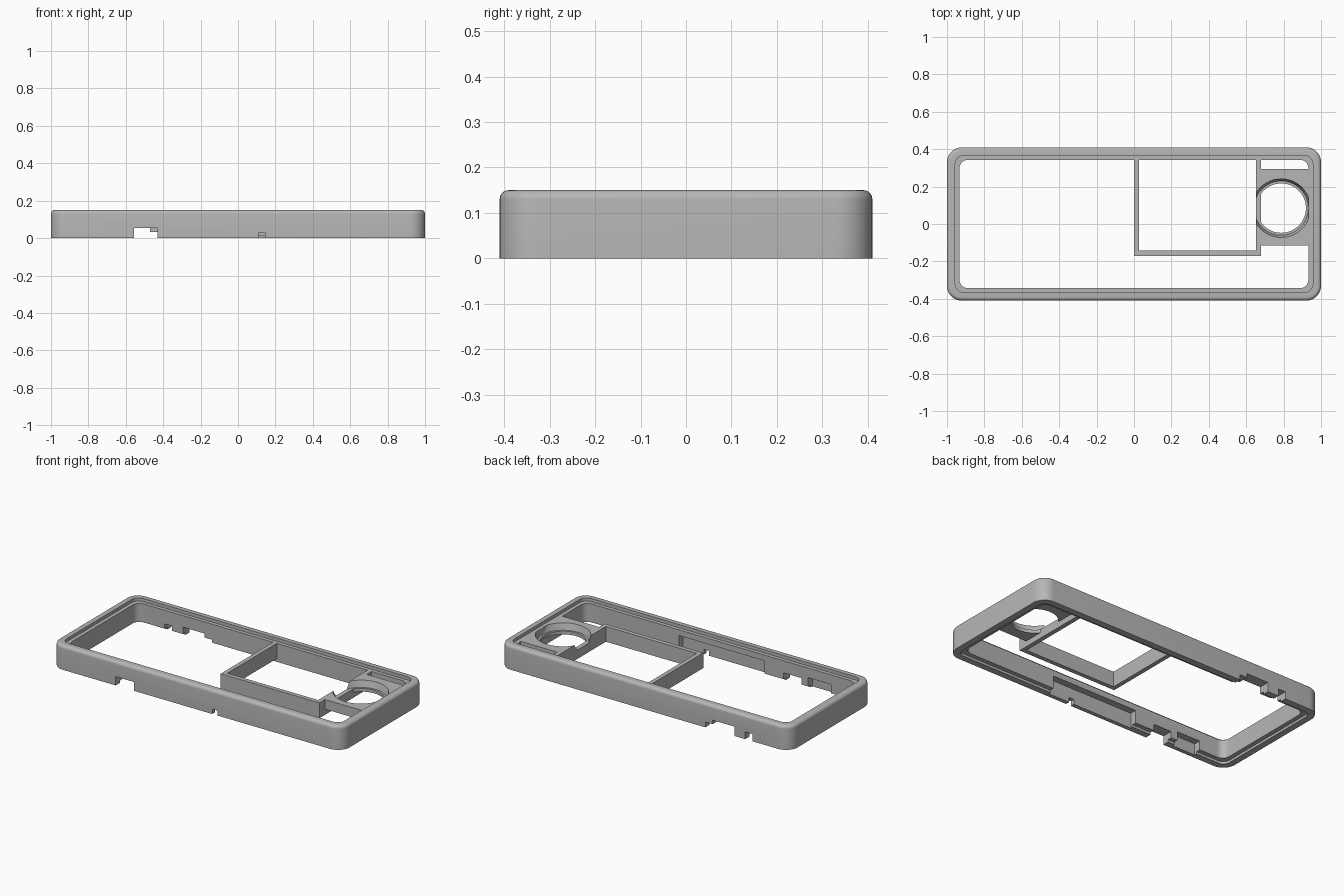
import bpy
import bmesh
from math import sin, cos, pi, radians

cube = bpy.data.objects.get("Cube")
if cube:
    bpy.data.objects.remove(cube, do_unlink=True)

grey = bpy.data.materials.new("mid grey plastic")
grey.use_nodes = True
GREY = (0.47, 0.47, 0.47, 1)
grey.diffuse_color = GREY
grey.node_tree.nodes["Principled BSDF"].inputs["Base Color"].default_value = GREY

HALF_X, HALF_Y, TOP, LEDGE = 1.0, 0.41, 0.15, 0.13


def make(name, bm):
    bmesh.ops.recalc_face_normals(bm, faces=bm.faces[:])
    mesh = bpy.data.meshes.new(name)
    bm.to_mesh(mesh)
    bm.free()
    mesh.materials.append(grey)
    ob = bpy.data.objects.new(name, mesh)
    bpy.context.collection.objects.link(ob)
    return ob


def box(name, x0, x1, y0, y1, z0, z1):
    bm = bmesh.new()
    bmesh.ops.create_cube(bm, size=1)
    for v in bm.verts:
        v.co = (x1 if v.co.x > 0 else x0,
                y1 if v.co.y > 0 else y0,
                z1 if v.co.z > 0 else z0)
    return make(name, bm)


def cone(name, x, y, z0, z1, r0, r1):
    bm = bmesh.new()
    bmesh.ops.create_cone(bm, cap_ends=True, segments=64,
                          radius1=r0, radius2=r1, depth=z1 - z0)
    bmesh.ops.translate(bm, verts=bm.verts[:], vec=(x, y, (z0 + z1) / 2))
    return make(name, bm)


def cut(target, cutters):
    bpy.context.view_layer.objects.active = target
    for c in cutters:
        c.hide_render = True
        mod = target.modifiers.new("cut", "BOOLEAN")
        mod.operation, mod.solver, mod.object = "DIFFERENCE", "EXACT", c
        bpy.ops.object.modifier_apply(modifier=mod.name)


def rounded_ring(inset, z, steps=10):
    hx, hy = HALF_X - inset, HALF_Y - inset
    r = max(0.08 - inset, 0.045)
    pts = []
    for q, (sx, sy) in enumerate([(1, 1), (-1, 1), (-1, -1), (1, -1)]):
        for i in range(steps + 1):
            a = (q + i / steps) * pi / 2
            pts.append((sx * (hx - r) + r * cos(a), sy * (hy - r) + r * sin(a), z))
    return pts


# Outer frame: a wall section swept round a rounded rectangle
R = 0.02
profile = [(0, 0)]
profile += [(R - R * cos(a * pi / 12), TOP - R + R * sin(a * pi / 12)) for a in range(7)]
profile += [(0.044, TOP), (0.044, LEDGE), (0.067, LEDGE),
            (0.067, 0.015), (0.04, 0.015), (0.04, 0)]
bm = bmesh.new()
rings = [[bm.verts.new(p) for p in rounded_ring(*s)] for s in profile]
for k, ring in enumerate(rings):
    nxt = rings[(k + 1) % len(rings)]
    for i in range(len(ring)):
        j = (i + 1) % len(ring)
        bm.faces.new((ring[i], ring[j], nxt[j], nxt[i]))
frame = make("outer_frame", bm)

# Frame openings: x from, x to, y from, y to, height
openings = [
    (-0.555, -0.43, -0.5, -0.3, 0.055),    # front port
    (0.11, 0.145, -0.5, -0.3, 0.03),       # front small slot
    (-0.30, 0.29, -0.385, -0.3, 0.094),    # front inner pocket
    (-0.76, -0.60, -0.385, -0.3, 0.07),    # front corner pocket
    (-0.62, -0.47, 0.3, 0.5, 0.058),       # rear port
    (-0.48, -0.42, 0.3, 0.5, 0.033),       # rear port step
    (-0.745, -0.695, 0.3, 0.5, 0.045),     # rear slot
]
cutters = [box("opening_cutter", *o[:4], -0.1, o[4]) for o in openings]
cut(frame, cutters)

# Inner bay walls
BAY_Z = 0.035
left_wall = box("bay_side_wall", 0, 0.027, -0.17, 0.346, BAY_Z, LEDGE)
front_wall = box("bay_front_wall", 0.027, 0.652, -0.17, -0.143, BAY_Z, LEDGE)
right_wall = box("bay_divider_wall", 0.652, 0.68, -0.17, 0.346, BAY_Z, LEDGE)

# Plate with a tapered round opening, which also notches the divider wall
plate = box("ring_plate", 0.68, 0.935, -0.115, 0.295, 0.07, LEDGE)
seat = cone("seat_cutter", 0.787, 0.085, 0.09, 0.14, 0.145, 0.16)
hole = cone("hole_cutter", 0.787, 0.085, 0, 0.2, 0.132, 0.132)
cut(plate, [seat, hole])
cut(right_wall, [seat])

for c in cutters + [seat, hole]:
    bpy.data.objects.remove(c, do_unlink=True)

# Smooth the curved surfaces and keep the edges crisp
bpy.ops.object.select_all(action="DESELECT")
parts = [frame, left_wall, front_wall, right_wall, plate]
for ob in parts:
    ob.select_set(True)
bpy.context.view_layer.objects.active = frame
bpy.ops.object.shade_smooth_by_angle(angle=radians(30))
